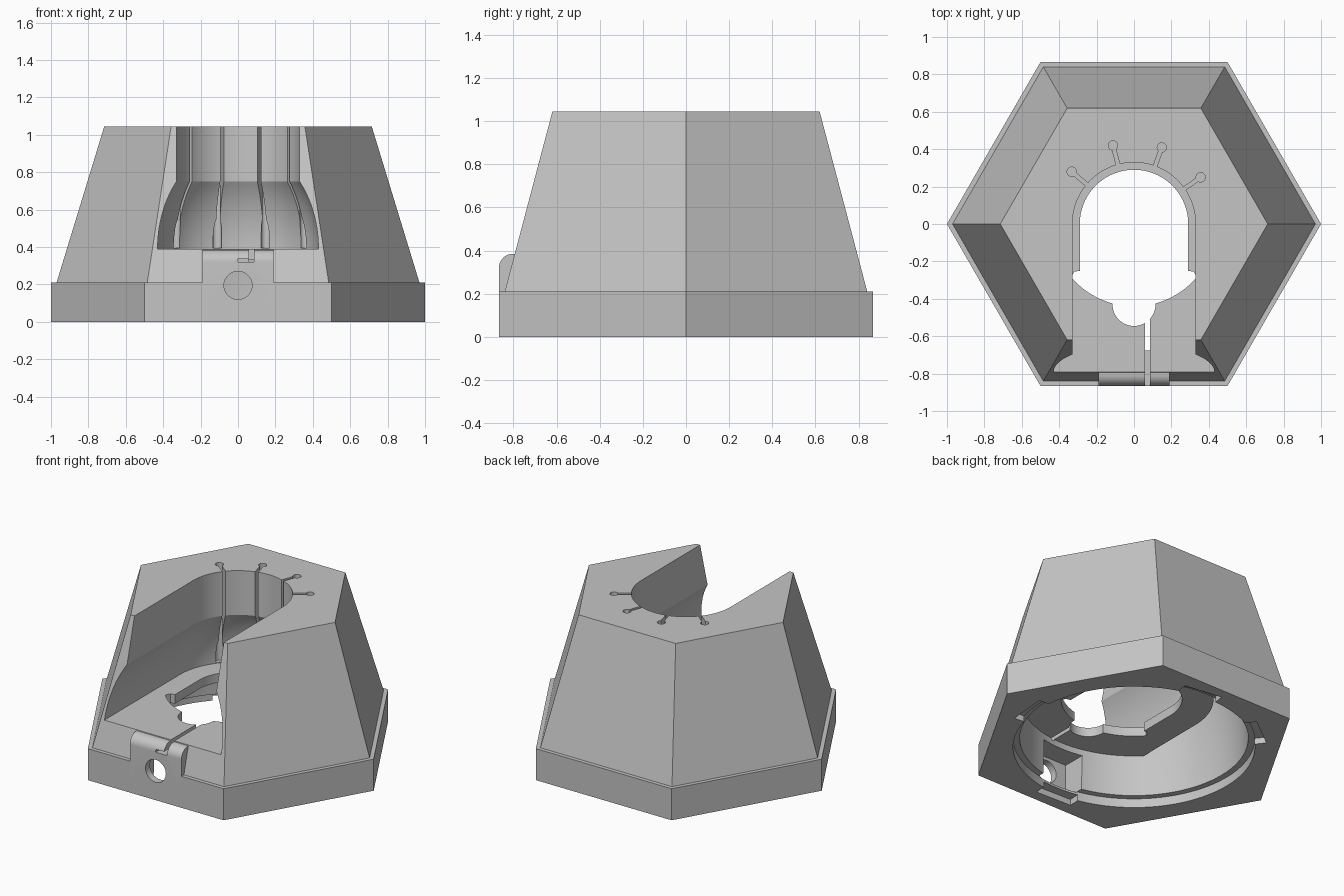
import bpy, bmesh, math

cube = bpy.data.objects.get("Cube")
if cube:
    bpy.data.objects.remove(cube, do_unlink=True)

grey = bpy.data.materials.new("light grey")
grey.use_nodes = True
grey.diffuse_color = (0.56, 0.56, 0.56, 1)
grey.node_tree.nodes["Principled BSDF"].inputs["Base Color"].default_value = grey.diffuse_color


def loft(name, rings):
    """Closed solid through rings of equal point count."""
    bm = bmesh.new()
    loops = [[bm.verts.new(p) for p in ring] for ring in rings]
    n = len(loops[0])
    for a, b in zip(loops, loops[1:]):
        for i in range(n):
            j = (i + 1) % n
            bm.faces.new((a[i], a[j], b[j], b[i]))
    bm.faces.new(loops[0][::-1])
    bm.faces.new(loops[-1])
    bmesh.ops.recalc_face_normals(bm, faces=bm.faces)
    mesh = bpy.data.meshes.new(name)
    bm.to_mesh(mesh)
    bm.free()
    obj = bpy.data.objects.new(name, mesh)
    bpy.context.collection.objects.link(obj)
    mesh.materials.append(grey)
    return obj


def arc(radius, start, end, n, cx=0, cy=0):
    angles = [math.radians(start + (end - start) * i / n) for i in range(n + 1)]
    return [(cx + radius * math.cos(a), cy + radius * math.sin(a)) for a in angles]


def at(points, z):
    return [(x, y, z) for x, y in points]


def prism(name, points, z0, z1):
    return loft(name, [at(points, z0), at(points, z1)])


def circle(radius, n, cx=0, cy=0):
    return arc(radius, 0, 360, n, cx, cy)[:-1]


def box(name, x0, x1, y0, y1, z0, z1):
    return prism(name, [(x0, y0), (x1, y0), (x1, y1), (x0, y1)], z0, z1)


def slot(half_width, front):
    """Round-backed outline running straight forward."""
    return arc(half_width, 0, 180, 48) + [(-half_width, front), (half_width, front)]


def turn(obj, degrees):
    obj.rotation_euler.z = math.radians(degrees)
    return obj


def combine(tool, operation="DIFFERENCE"):
    tool.hide_render = True
    bpy.context.view_layer.objects.active = body
    mod = body.modifiers.new("combine", "BOOLEAN")
    mod.operation, mod.solver, mod.object = operation, "EXACT", tool
    bpy.context.view_layer.update()
    bpy.ops.object.modifier_apply(modifier=mod.name)
    bpy.data.objects.remove(tool, do_unlink=True)


# Hexagonal foot with tapered housing
body = loft("hexagonal_housing", [at(circle(r, 6), z) for r, z in
            ((1, 0), (1, 0.21), (0.97, 0.21), (0.715, 1.045))])

# Cable block at the front, with a rounded top edge
profile = [(-0.7, 0.1), (-0.867, 0.1)] + arc(0.065, 180, 90, 10, -0.802, 0.32) + [(-0.7, 0.385)]
combine(loft("cable_block", [[(x, y, z) for y, z in profile] for x in (-0.19, 0.19)]), "UNION")

# Hollow inside of the housing, with its mouth, locking notches and cable pocket
combine(loft("hollow", [at(circle(r, 96), z) for r, z in
                        ((0.69, 0.05), (0.68, 0.33), (0.56, 0.8))]))
combine(prism("mouth", circle(0.73, 96), -0.1, 0.06))
for angle in (-92, -5, 82, 127):
    combine(turn(box("lock_notch", 0.6, 0.79, -0.13, 0.13, -0.1, 0.04), angle))
combine(box("cable_pocket", -0.15, 0.15, -0.82, -0.5, 0.055, 0.29))

# Core that carries the floor and the bay walls
core = arc(0.48, 0, 180, 48) + arc(0.693, 226, 314, 24)
combine(prism("bay_core", core, 0.33, 0.81), "UNION")

# Domed bay, open to the front and the top
heights = [0.36 * i / 12 for i in range(13)]
layers = [(0.43 * math.sqrt(1 - (h / 0.56) ** 2), 0.39 + h) for h in heights]
layers.append((layers[-1][0], 1.2))
combine(loft("domed_bay", [at(slot(w, -1.2), z) for w, z in layers]))

# Shaped opening through the floor
half = arc(0.29, 90, 0, 24) + [(0.29, -0.25), (0.32, -0.255), (0.335, -0.285)]
half += arc(0.44, -42, -75, 10) + arc(0.115, 0, -90, 12, 0, -0.43)
outline = half + [(-x, y) for x, y in half[-2:0:-1]]
combine(prism("floor_opening", outline, 0.25, 0.45))

# Cable slit, its front hook, and the round cable hole
combine(box("cable_slit", 0.06, 0.085, -0.95, -0.48, 0.32, 0.5))
combine(box("slit_hook", 0, 0.07, -0.95, -0.78, 0.32, 0.338))
hole = circle(0.075, 40, 0, 0.195)
combine(loft("cable_hole", [[(x, y, z) for x, z in hole] for y in (-0.95, -0.55)]))

# Keyhole grooves around the back of the bay
for angle in (35, 70, 105, 140):
    combine(turn(box("groove", 0.28, 0.435, -0.01, 0.01, 0.395, 1.2), angle))
    combine(turn(prism("groove_end", circle(0.025, 20, 0.435), 0.395, 1.2), angle))

# Smooth the curved walls, keep the edges crisp
bpy.ops.object.select_all(action="DESELECT")
body.select_set(True)
bpy.context.view_layer.objects.active = body
bpy.ops.object.shade_smooth_by_angle(angle=math.radians(25))
